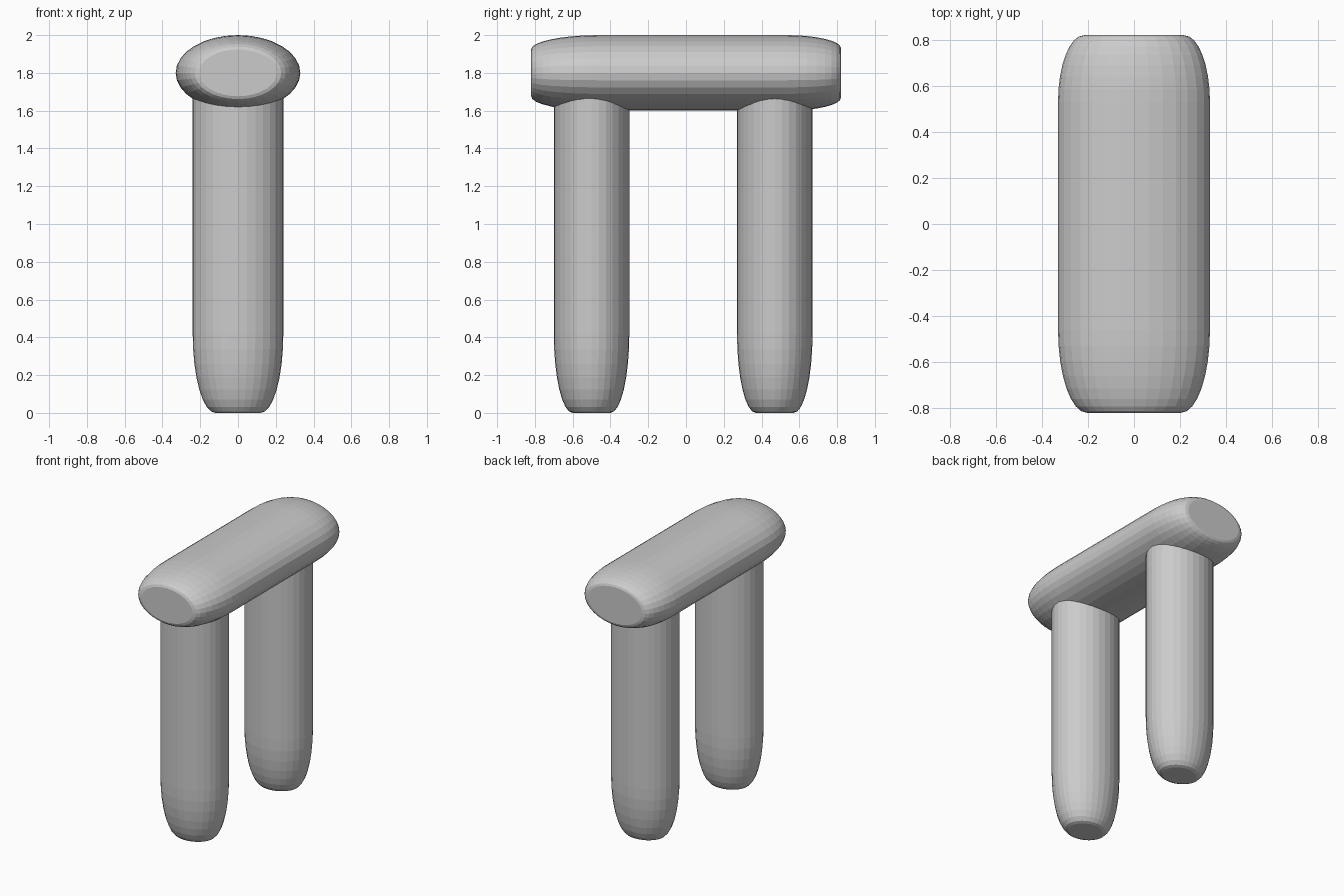
import bpy
import bmesh
from math import sin, cos, pi
from mathutils import Matrix

cube = bpy.data.objects.get("Cube")
if cube:
    bpy.data.objects.remove(cube, do_unlink=True)

SIDES = 32
STEPS = 8

grey = bpy.data.materials.new("plain grey")
grey.use_nodes = True
colour = (0.6, 0.6, 0.6, 1)
grey.diffuse_color = colour
grey.node_tree.nodes["Principled BSDF"].inputs["Base Color"].default_value = colour


def rounded_start(depth, flat):
    """Quarter-ellipse profile from a flat cap of relative radius to full width."""
    angles = [i / STEPS * pi / 2 for i in range(STEPS + 1)]
    return [(depth * (1 - cos(a)), flat + (1 - flat) * sin(a)) for a in angles]


def oval_column(name, profile, rx, ry, matrix):
    """Sweep an oval along local z, scaled by a list of (height, scale)."""
    bm = bmesh.new()
    rings = []
    for h, s in profile:
        rings.append([bm.verts.new((rx * s * cos(2 * pi * k / SIDES),
                                    ry * s * sin(2 * pi * k / SIDES), h))
                      for k in range(SIDES)])
    for low, high in zip(rings, rings[1:]):
        for k in range(SIDES):
            n = (k + 1) % SIDES
            bm.faces.new((low[k], low[n], high[n], high[k]))
    bm.faces.new(rings[0][::-1])
    bm.faces.new(rings[-1])
    bm.transform(matrix)
    bmesh.ops.recalc_face_normals(bm, faces=bm.faces)
    mesh = bpy.data.meshes.new(name)
    bm.to_mesh(mesh)
    bm.free()
    mesh.materials.append(grey)
    obj = bpy.data.objects.new(name, mesh)
    bpy.context.collection.objects.link(obj)
    return obj


# Horizontal beam, oval in section with rounded ends, running front to back
HALF = 0.82
front_end = [(h - HALF, s) for h, s in rounded_start(0.36, 0.62)]
back_end = [(HALF - h, s) for h, s in reversed(rounded_start(0.29, 0.66))]
oval_column("beam", front_end + back_end, 0.33, 0.2,
            Matrix.Translation((0, 0, 1.8)) @ Matrix.Rotation(-pi / 2, 4, 'X'))

# Two oval legs with rounded feet, their tops sunk into the beam
for name, y in (("front_leg", -0.5), ("back_leg", 0.47)):
    oval_column(name, rounded_start(0.42, 0.5) + [(1.8, 1)], 0.24, 0.2,
                Matrix.Translation((0, y, 0)))
